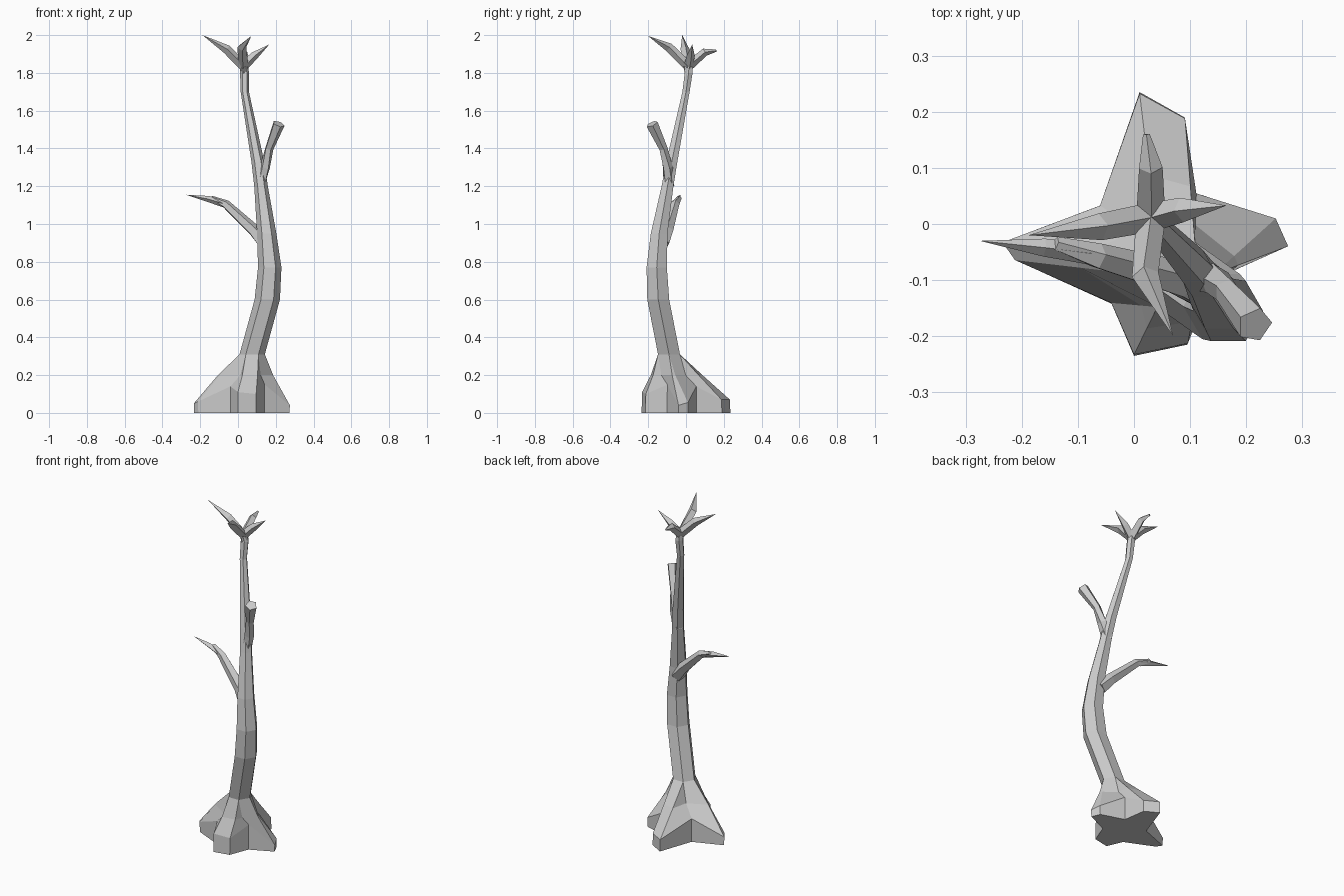
import bpy, bmesh, math
from mathutils import Vector

if "Cube" in bpy.data.objects:
    bpy.data.objects.remove(bpy.data.objects["Cube"])


def loft(name, rings):
    """Skin a stack of equal-length point rings, cap both ends, weld repeats."""
    bm = bmesh.new()
    vs = [[bm.verts.new(p) for p in r] for r in rings]
    n = len(rings[0])
    for a, b in zip(vs, vs[1:]):
        for i in range(n):
            j = (i + 1) % n
            bm.faces.new((a[i], a[j], b[j], b[i]))
    bm.faces.new(vs[0][::-1])
    bm.faces.new(vs[-1])
    bmesh.ops.remove_doubles(bm, verts=bm.verts, dist=0.0008)
    bmesh.ops.triangulate(bm, faces=[f for f in bm.faces if len(f.verts) > 4])
    bmesh.ops.recalc_face_normals(bm, faces=bm.faces)
    me = bpy.data.meshes.new(name)
    bm.to_mesh(me)
    bm.free()
    ob = bpy.data.objects.new(name, me)
    bpy.context.collection.objects.link(ob)
    return ob


def limb(name, path, sides=4, turn=0.0):
    """Tapered faceted branch along (x, y, z, radius) points."""
    pts = [Vector(p[:3]) for p in path]
    rings = []
    for k, p in enumerate(pts):
        d = (pts[min(k + 1, len(pts) - 1)] - pts[max(k - 1, 0)]).normalized()
        u = d.cross(Vector((0, 0, 1))).normalized()
        v = u.cross(d)
        r = path[k][3]
        rings.append([p + r * (math.cos(t) * u + math.sin(t) * v)
                      for t in (turn + 2 * math.pi * i / sides for i in range(sides))])
    return loft(name, rings)


# Root footprint: two toe points and a valley for each of four roots
foot = [(.272, -.04), (.25, .01), (.11, .055), (.09, .19), (.01, .235), (-.06, .033),
        (-.232, -.033), (-.21, -.065), (-.04, -.142), (0, -.235), (.095, -.215), (.14, -.10)]
toe_z = [.04, .055, .14, .07, .07, .14, .05, .06, .14, .11, .10, .15]
spread = [.33, .33, .35, .45, .45, .35, .47, .47, .35, .45, .4, .35]

# Six-sided trunk: centre x, y, height, radius
trunk = [(.075, -.09, .31, .067), (.155, -.147, .60, .067), (.168, -.155, .77, .062),
         (.152, -.142, .95, .051), (.122, -.098, 1.20, .036), (.105, -.075, 1.33, .034),
         (.036, .0, 1.70, .022), (.035, .014, 1.80, .024), (.03, .016, 1.85, .018)]


def trunk_ring(x, y, z, r):
    pts = []
    for i in range(12):
        t = (i // 2) * math.pi / 3
        pts.append(Vector((x + r * math.cos(t), y + r * math.sin(t), z)))
    return pts


stem = [trunk_ring(*t) for t in trunk]
ground = [Vector((x, y, 0)) for x, y in foot]
toes = [Vector((x * 1.01, y * .99, z)) for (x, y), z in zip(foot, toe_z)]
knee = []
for i in range(12):
    p = stem[0][i].lerp(toes[i], spread[i])
    p.z = .2
    knee.append(p)
loft("trunk_and_roots", [ground, toes, knee] + stem)

# Side branches
limb("left_branch", [(.14, -.125, .90, .04), (.085, -.10, .965, .034), (-.065, -.058, 1.105, .024),
                     (-.14, -.035, 1.137, .013)], 5)
limb("left_branch_tip", [(-.08, -.052, 1.11, .02), (-.16, -.042, 1.133, .016),
                         (-.275, -.03, 1.155, 0)], 4)
limb("right_branch", [(.115, -.09, 1.20, .03), (.143, -.098, 1.30, .028), (.165, -.12, 1.40, .023),
                      (.215, -.18, 1.53, .033)], 5)

# Crown twigs spreading from the top of the trunk
twigs = {
    "left": [(-.06, -.005, 1.925, .024), (-.188, -.02, 2.0, 0)],
    "front": [(.02, -.09, 1.935, .024), (.07, -.2, 1.995, 0)],
    "right": [(.085, .025, 1.89, .022), (.165, .033, 1.95, 0)],
    "back": [(.03, .10, 1.91, .021), (.022, .16, 1.918, .006)],
}
for side, pts in twigs.items():
    limb("crown_twig_" + side, [(.035, .01, 1.79, .018), (.03, .012, 1.835, .026)] + pts, 4)
